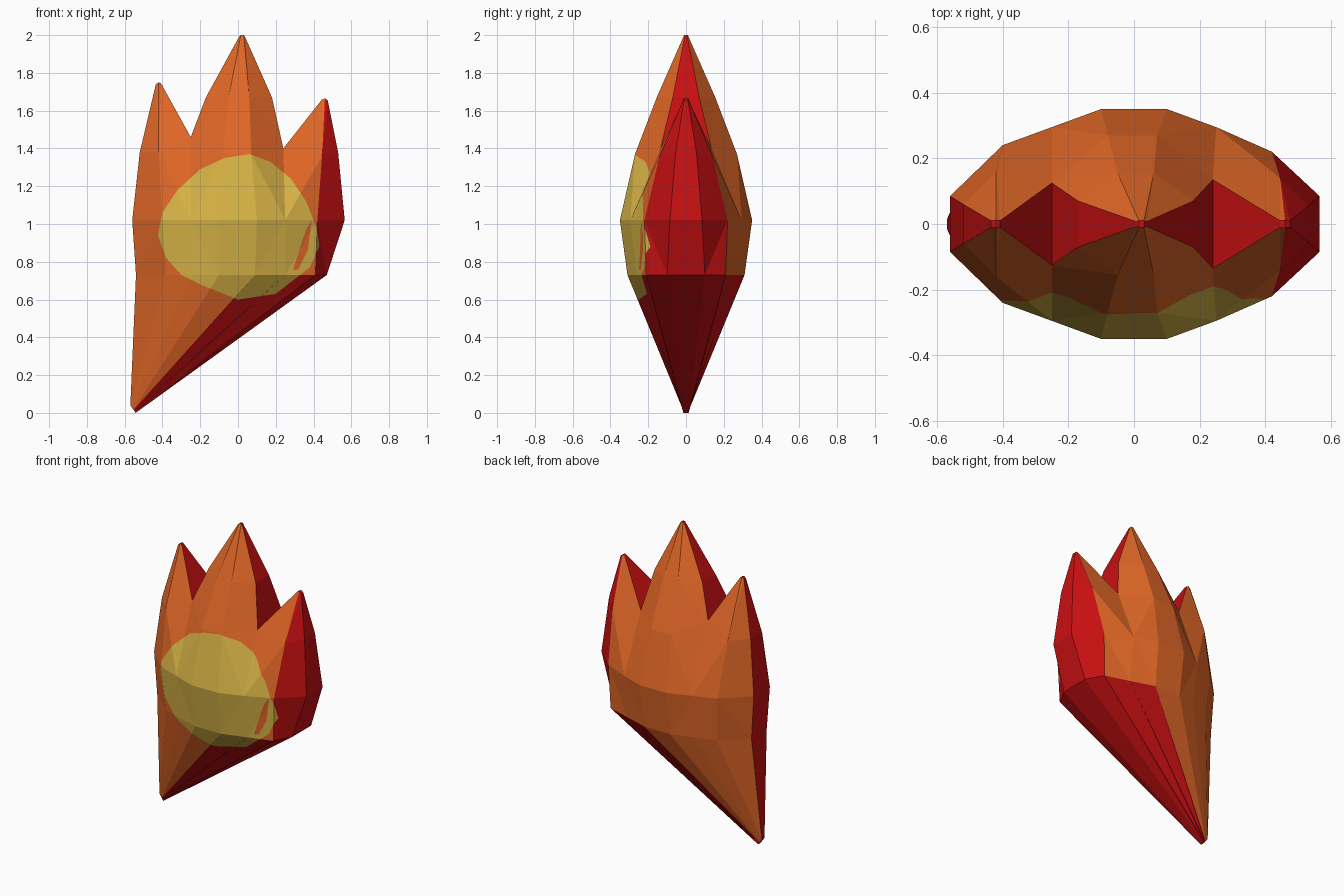
import bpy, bmesh
from mathutils import Vector

if "Cube" in bpy.data.objects:
    bpy.data.objects.remove(bpy.data.objects["Cube"])


def material(name, rgb):
    m = bpy.data.materials.new(name)
    m.use_nodes = True
    m.diffuse_color = (*rgb, 1)
    m.node_tree.nodes["Principled BSDF"].inputs["Base Color"].default_value = (*rgb, 1)
    return m


ORANGE, RED, YELLOW = range(3)
palette = [material("flame_orange", (0.75, 0.135, 0.02)),
           material("ember_red", (0.58, 0.005, 0.006)),
           material("core_yellow", (0.68, 0.45, 0.06))]

bm = bmesh.new()


def row(*points):
    """Front vertices from (x, half depth, z)."""
    return [bm.verts.new((x, -d, z)) for x, d, z in points]


def level(z, xs, depths):
    return row(*[(x, d, z) for x, d in zip(xs, depths)])


def skin(lower, upper, red_from):
    """Faces between two rows; columns from red_from onward are red."""
    for i in range(len(lower) - 1):
        f = bm.faces.new((lower[i], lower[i + 1], upper[i + 1], upper[i]))
        f.material_index = RED if i >= red_from else ORANGE


# Body rows: left rim, cheek, notch, two crests, notch, cheek, right rim
foot = row(*[(-0.57 + 0.004 * i, 0.014, 0.04 - 0.04 * i / 7) for i in range(8)])
waist = level(0.73, (-0.54, -0.38, -0.24, -0.1, 0.09, 0.25, 0.41, 0.47),
              (0.08, 0.22, 0.27, 0.31, 0.31, 0.26, 0.21, 0.1))
belly = level(1.02, (-0.56, -0.4, -0.25, -0.1, 0.1, 0.25, 0.42, 0.565),
              (0.085, 0.24, 0.295, 0.35, 0.35, 0.295, 0.22, 0.085))
shoulder = row((-0.52, 0.06, 1.38), (-0.42, 0.16, 1.38), (-0.25, 0.125, 1.46),
               (-0.08, 0.27, 1.37), (0.07, 0.27, 1.37), (0.24, 0.135, 1.4),
               (0.445, 0.14, 1.36), (0.53, 0.055, 1.38))
skin(foot, waist, 4)
skin(waist, belly, 6)
skin(belly, shoulder, 6)

# Three flame tongues
left_tip = row((-0.435, 0.01, 1.74), (-0.42, 0.012, 1.75), (-0.408, 0.01, 1.745))
right_tip = row((0.445, 0.01, 1.66), (0.46, 0.012, 1.665), (0.475, 0.01, 1.655))
neck = level(1.67, (-0.17, -0.05, 0.06, 0.18), (0.07, 0.155, 0.155, 0.07))
top_tip = row((0.005, 0.008, 1.99), (0.015, 0.01, 2), (0.03, 0.01, 2), (0.04, 0.008, 1.985))
skin(shoulder[:3], left_tip, 9)
skin(shoulder[2:6], neck, 9)
skin(neck, top_tip, 9)
skin(shoulder[5:], right_tip, 1)

# Mirror to the back and close the rim in red
border = [e for e in bm.edges if e.is_boundary]
twin = {v: bm.verts.new((v.co.x, -v.co.y, v.co.z)) for v in list(bm.verts)}
for f in list(bm.faces):
    g = bm.faces.new([twin[v] for v in reversed(f.verts)])
    g.material_index = f.material_index
for e in border:
    a, b = e.verts
    bm.faces.new((a, b, twin[b], twin[a])).material_index = RED
bmesh.ops.recalc_face_normals(bm, faces=bm.faces)
bmesh.ops.triangulate(bm, faces=bm.faces)


def paint_front(outline, index):
    """Cut a convex counterclockwise outline into the front and colour it."""
    sides = []
    for (x, z), (u, w) in zip(outline, outline[1:] + outline[:1]):
        point, normal = Vector((x, 0, z)), Vector((w - z, 0, x - u)).normalized()
        sides.append((point, normal))
        faces = [f for f in bm.faces if f.calc_center_median().y < -0.1]
        geom = set(faces)
        for f in faces:
            geom.update(f.edges, f.verts)
        bmesh.ops.bisect_plane(bm, geom=list(geom), dist=0.0001,
                               plane_co=point, plane_no=normal)
    for f in bm.faces:
        c = f.calc_center_median()
        if c.y < -0.1 and all((c - p).dot(n) < 0 for p, n in sides):
            f.material_index = index


# Yellow core, with an orange sliver on its lower right
paint_front([(0, 0.6), (0.2, 0.63), (0.38, 0.77), (0.43, 0.88), (0.42, 0.97),
             (0.36, 1.12), (0.28, 1.24), (0.17, 1.33), (0.06, 1.37), (-0.07, 1.35),
             (-0.2, 1.29), (-0.32, 1.18), (-0.4, 1.06), (-0.425, 0.94),
             (-0.38, 0.82), (-0.3, 0.73), (-0.2, 0.68)], YELLOW)
paint_front([(0.29, 0.755), (0.32, 0.76), (0.37, 0.86), (0.39, 1.02), (0.36, 0.97)], ORANGE)

mesh = bpy.data.meshes.new("flame")
bm.to_mesh(mesh)
bm.free()
for m in palette:
    mesh.materials.append(m)
flame = bpy.data.objects.new("flame", mesh)
bpy.context.collection.objects.link(flame)
